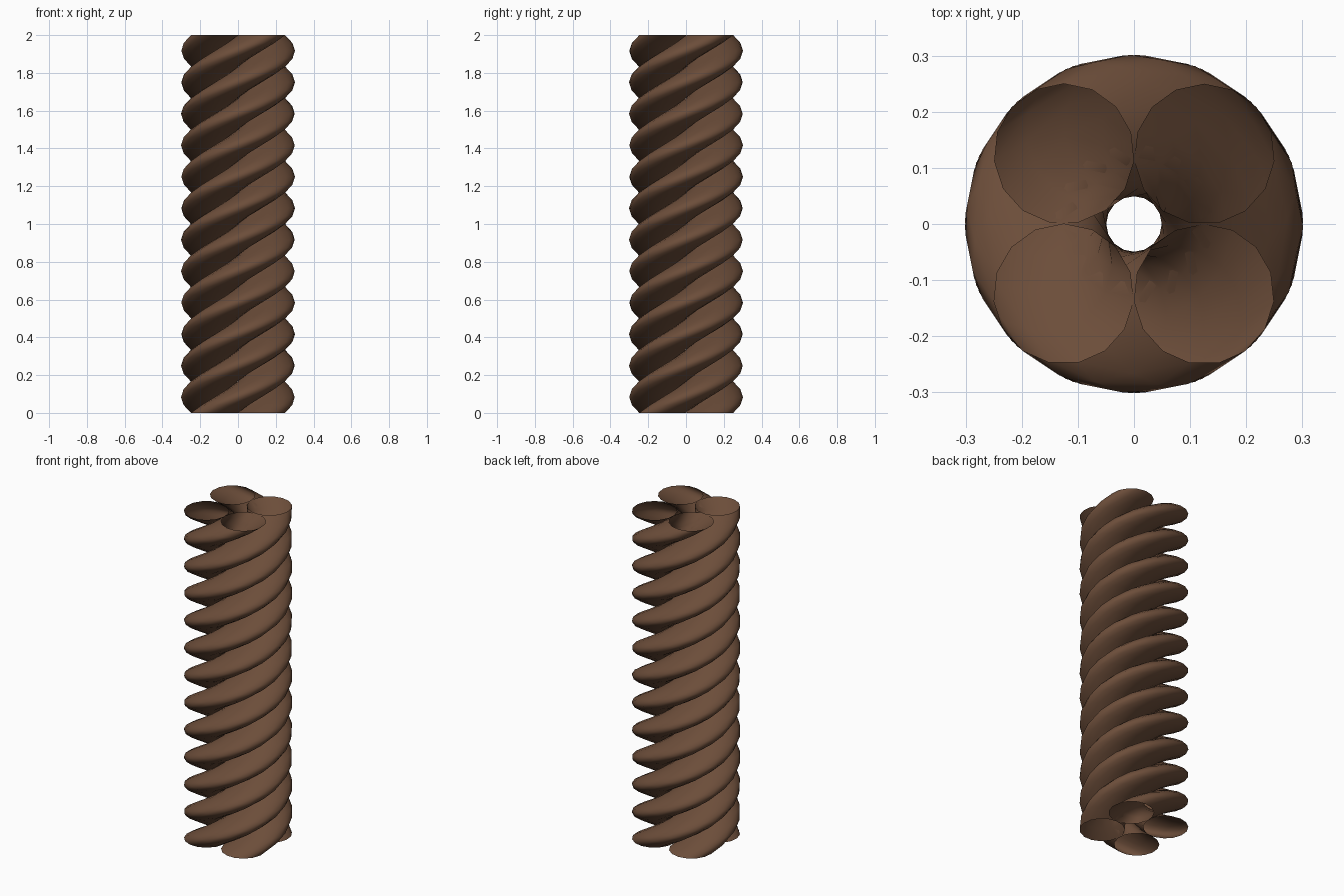
import bpy
import bmesh
from math import cos, sin, tau

if "Cube" in bpy.data.objects:
    bpy.data.objects.remove(bpy.data.objects["Cube"], do_unlink=True)

HEIGHT, TURNS, RADIUS, SIDES = 2.0, 3, 0.125, 15

# Brown material shared by all strands
brown = bpy.data.materials.new("dark_brown")
brown.use_nodes = True
colour = (0.15, 0.075, 0.042, 1)
brown.diffuse_color = colour
brown.node_tree.nodes["Principled BSDF"].inputs["Base Color"].default_value = colour


def strand(name, cx, cy):
    """Open round strand: a flat ring swept up a helix about the z axis."""
    mesh = bpy.data.meshes.new(name)
    bm = bmesh.new()
    ring = []
    for i in range(SIDES):
        a = tau / 4 + tau * i / SIDES
        ring.append(bm.verts.new((cx + RADIUS * cos(a), cy + RADIUS * sin(a), 0)))
    for i in range(SIDES):
        bm.edges.new((ring[i], ring[(i + 1) % SIDES]))
    bm.to_mesh(mesh)
    bm.free()
    mesh.materials.append(brown)
    obj = bpy.data.objects.new(name, mesh)
    bpy.context.collection.objects.link(obj)
    screw = obj.modifiers.new("twist", "SCREW")
    screw.axis = "Z"
    screw.angle = tau
    screw.screw_offset = HEIGHT / TURNS
    screw.iterations = TURNS
    screw.steps = screw.render_steps = 16
    screw.use_smooth_shade = True
    screw.use_normal_calculate = True


# Four strands touching side by side around a hollow core
for depth, sy in (("front", -1), ("back", 1)):
    for side, sx in (("right", -1), ("left", 1)):
        strand(f"{depth}_{side}_strand", sx * RADIUS, sy * RADIUS)
